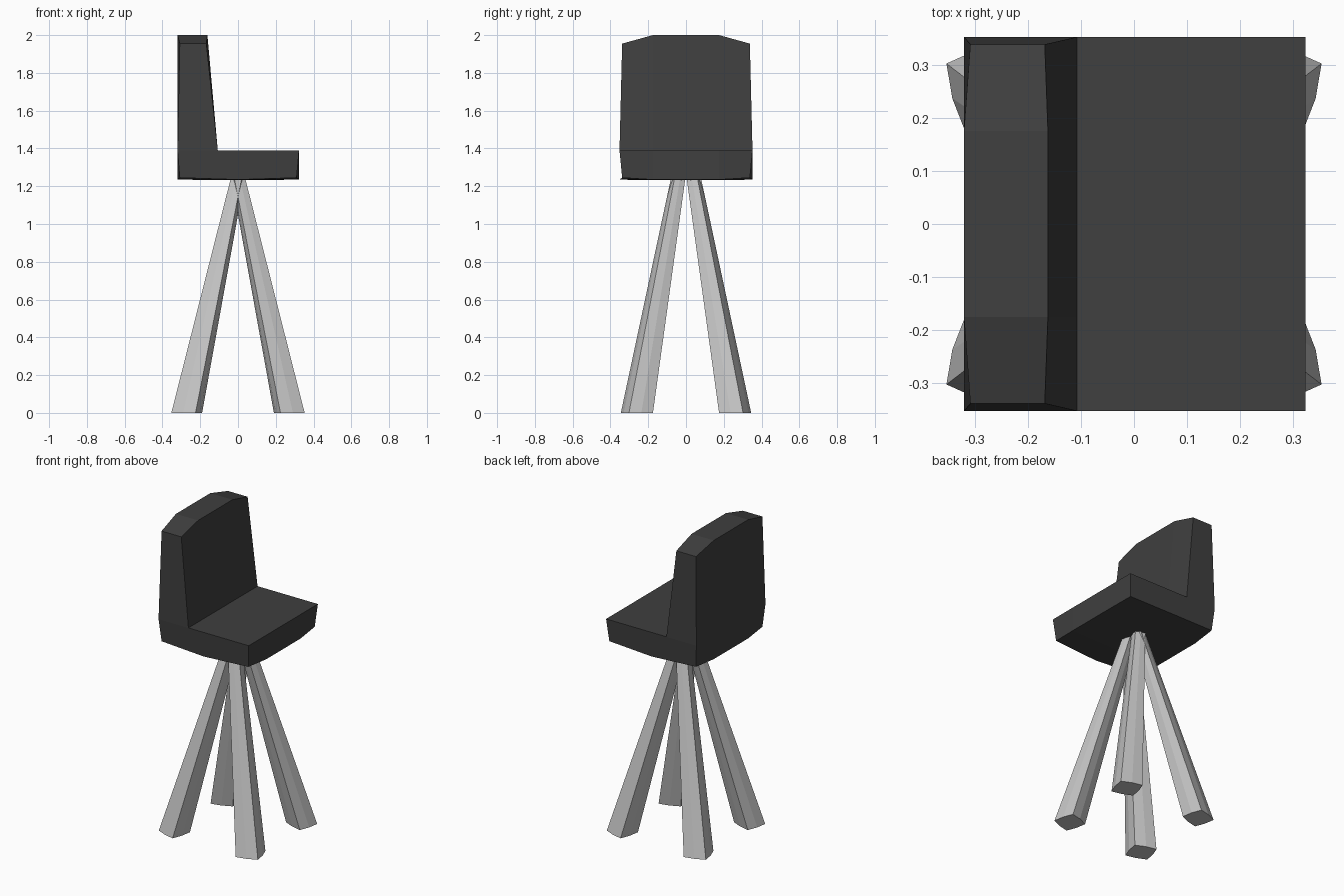
import bpy
from mathutils import Vector

cube = bpy.data.objects.get("Cube")
if cube:
    bpy.data.objects.remove(cube)


def material(name, value):
    mat = bpy.data.materials.new(name)
    mat.use_nodes = True
    colour = (value, value, value, 1)
    mat.diffuse_color = colour
    bsdf = mat.node_tree.nodes["Principled BSDF"]
    bsdf.inputs["Base Color"].default_value = colour
    bsdf.inputs["Roughness"].default_value = 0.8
    return mat


def build(name, rings, caps, mat):
    """Loft equal rings into a closed flat-shaded object, ending with the cap faces."""
    n = len(rings[0])
    verts = [p for ring in rings for p in ring]
    faces = []
    for r in range(len(rings) - 1):
        for i in range(n):
            j = (i + 1) % n
            faces.append((r * n + i, r * n + j, (r + 1) * n + j, (r + 1) * n + i))
    last = (len(rings) - 1) * n
    for cap in caps:
        faces.append(tuple(reversed(cap)))
        faces.append(tuple(last + i for i in cap))
    mesh = bpy.data.meshes.new(name)
    mesh.from_pydata(verts, [], faces)
    mesh.materials.append(mat)
    obj = bpy.data.objects.new(name, mesh)
    bpy.context.collection.objects.link(obj)
    # Consistent outward normals
    bpy.context.view_layer.objects.active = obj
    obj.select_set(True)
    bpy.ops.object.mode_set(mode="EDIT")
    bpy.ops.mesh.select_all(action="SELECT")
    bpy.ops.mesh.normals_make_consistent(inside=False)
    bpy.ops.object.mode_set(mode="OBJECT")
    obj.select_set(False)
    return obj


padding = material("charcoal padding", 0.05)
metal = material("light grey metal", 0.55)

# Seat and backrest: L-shaped side profile with pulled-in corners at both ends
MID = 0.175
end = [  # x, y, z
    (-0.308, 0.338, 1.245), (0, 0.352, 1.235), (0.31, 0.338, 1.245),
    (0.323, 0.352, 1.39), (-0.107, 0.352, 1.39), (-0.168, 0.338, 1.955),
    (-0.308, 0.338, 1.955), (-0.32, 0.352, 1.39)]
inner = [
    (-0.32, 1.235), (0, 1.232), (0.323, 1.235), (0.323, 1.39),
    (-0.107, 1.39), (-0.162, 2.0), (-0.32, 2.0), (-0.32, 1.39)]
rings = [
    [(x, -y, z) for x, y, z in end],
    [(x, -MID, z) for x, z in inner],
    [(x, MID, z) for x, z in inner],
    end]
build("seat_and_backrest", rings, [(0, 1, 2, 3, 4, 7), (7, 4, 5, 6)], padding)


# Legs: tapered, slightly twisted square bars with gently bulging sides
def leg_ring(centre, scale, z):
    c = Vector(centre)
    u, v = Vector((0.064, -0.0215)) * scale, Vector((0.0175, 0.0635)) * scale
    bulge = 1.1
    offsets = [u + v, v * bulge, v - u, -u * bulge, -u - v, -v * bulge, u - v, u * bulge]
    return [(*(c + o), z) for o in offsets]


bars = [leg_ring((0.2715, 0.26), 1.0, 0), leg_ring((0.002, 0.042), 0.45, 1.24)]
for side, sx in (("left", 1), ("right", -1)):
    for face, sy in (("back", 1), ("front", -1)):
        mirrored = [[(x * sx, y * sy, z) for x, y, z in ring] for ring in bars]
        build(f"{face}_{side}_leg", mirrored, [tuple(range(8))], metal)
